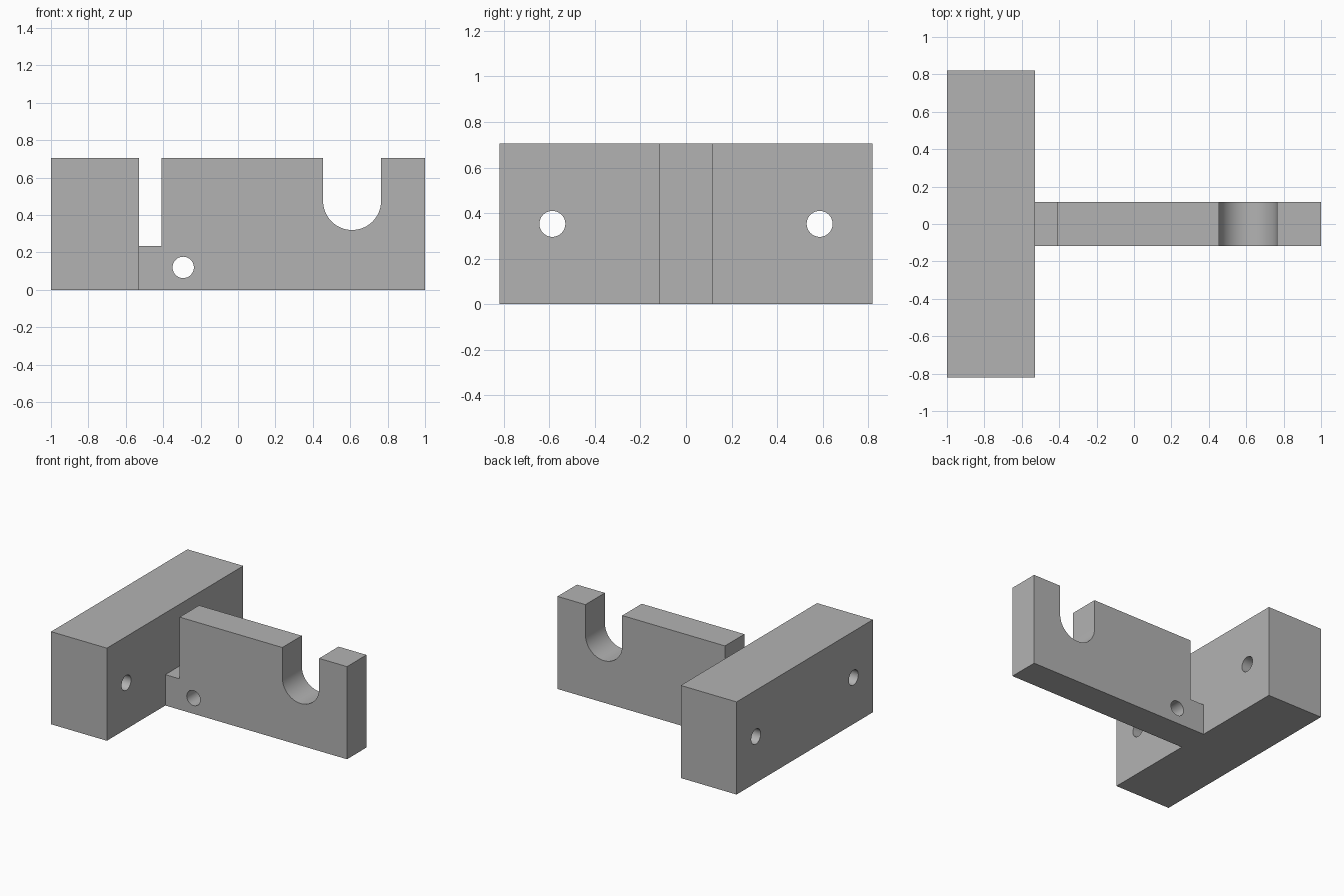
import bpy, bmesh, math
from mathutils import Matrix

cube = bpy.data.objects.get("Cube")
if cube:
    bpy.data.objects.remove(cube, do_unlink=True)

HEIGHT = 0.705
BLOCK_FACE = -0.53      # side of the block the arm grows from
ARM_HALF = 0.117
HOLE_R = 0.057

grey = bpy.data.materials.new("plain grey")
grey.use_nodes = True
color = (0.45, 0.45, 0.45, 1)
grey.diffuse_color = color
grey.node_tree.nodes["Principled BSDF"].inputs["Base Color"].default_value = color


def make_object(name, bm):
    bmesh.ops.recalc_face_normals(bm, faces=bm.faces)
    mesh = bpy.data.meshes.new(name)
    bm.to_mesh(mesh)
    bm.free()
    mesh.materials.append(grey)
    obj = bpy.data.objects.new(name, mesh)
    bpy.context.collection.objects.link(obj)
    return obj


def extruded_profile(name, points, half):
    """Close an x-z outline and extrude it along y."""
    bm = bmesh.new()
    face = bm.faces.new([bm.verts.new((x, -half, z)) for x, z in points])
    new = bmesh.ops.extrude_face_region(bm, geom=[face])["geom"]
    verts = [v for v in new if isinstance(v, bmesh.types.BMVert)]
    bmesh.ops.translate(bm, verts=verts, vec=(0, 2 * half, 0))
    return make_object(name, bm)


def hole_cutter(name, center, axis):
    bm = bmesh.new()
    turn = Matrix.Rotation(math.pi / 2, 4, axis)
    bmesh.ops.create_cone(bm, cap_ends=True, segments=48, radius1=HOLE_R,
                          radius2=HOLE_R, depth=0.8,
                          matrix=Matrix.Translation(center) @ turn)
    return make_object(name, bm)


def combine(target, other, operation):
    mod = target.modifiers.new(other.name, "BOOLEAN")
    mod.operation = operation
    mod.solver = "EXACT"
    mod.object = other
    other.hide_render = True
    bpy.context.view_layer.objects.active = target
    bpy.ops.object.modifier_apply(modifier=mod.name)
    bpy.data.objects.remove(other, do_unlink=True)


# Mounting block
bracket = extruded_profile("bracket", [(-1, 0), (BLOCK_FACE, 0), (BLOCK_FACE, HEIGHT),
                                       (-1, HEIGHT)], 0.82)

# Arm with a low neck beside the block and a round-bottomed slot near its tip
slot_x, slot_z, slot_r = 0.61, 0.475, 0.155
slot = [(slot_x + slot_r * math.cos(a), slot_z - slot_r * math.sin(a))
        for a in (math.pi * i / 32 for i in range(33))]
arm_outline = [(BLOCK_FACE - 0.1, 0), (1, 0), (1, HEIGHT), (slot_x + slot_r, HEIGHT),
               *slot, (slot_x - slot_r, HEIGHT), (-0.41, HEIGHT), (-0.41, 0.235),
               (BLOCK_FACE - 0.1, 0.235)]
arm = extruded_profile("arm", arm_outline, ARM_HALF)
combine(bracket, arm, "UNION")

# Two bolt holes through the block, one cross hole through the arm
for side in (-1, 1):
    cutter = hole_cutter("bolt_hole", (-0.765, side * 0.587, HEIGHT / 2), "Y")
    combine(bracket, cutter, "DIFFERENCE")
combine(bracket, hole_cutter("cross_hole", (-0.293, 0, 0.12), "X"), "DIFFERENCE")

# Smooth slot and holes, keep edges sharp
bpy.ops.object.select_all(action="DESELECT")
bracket.select_set(True)
bpy.context.view_layer.objects.active = bracket
bpy.ops.object.shade_smooth_by_angle(angle=math.radians(30))
